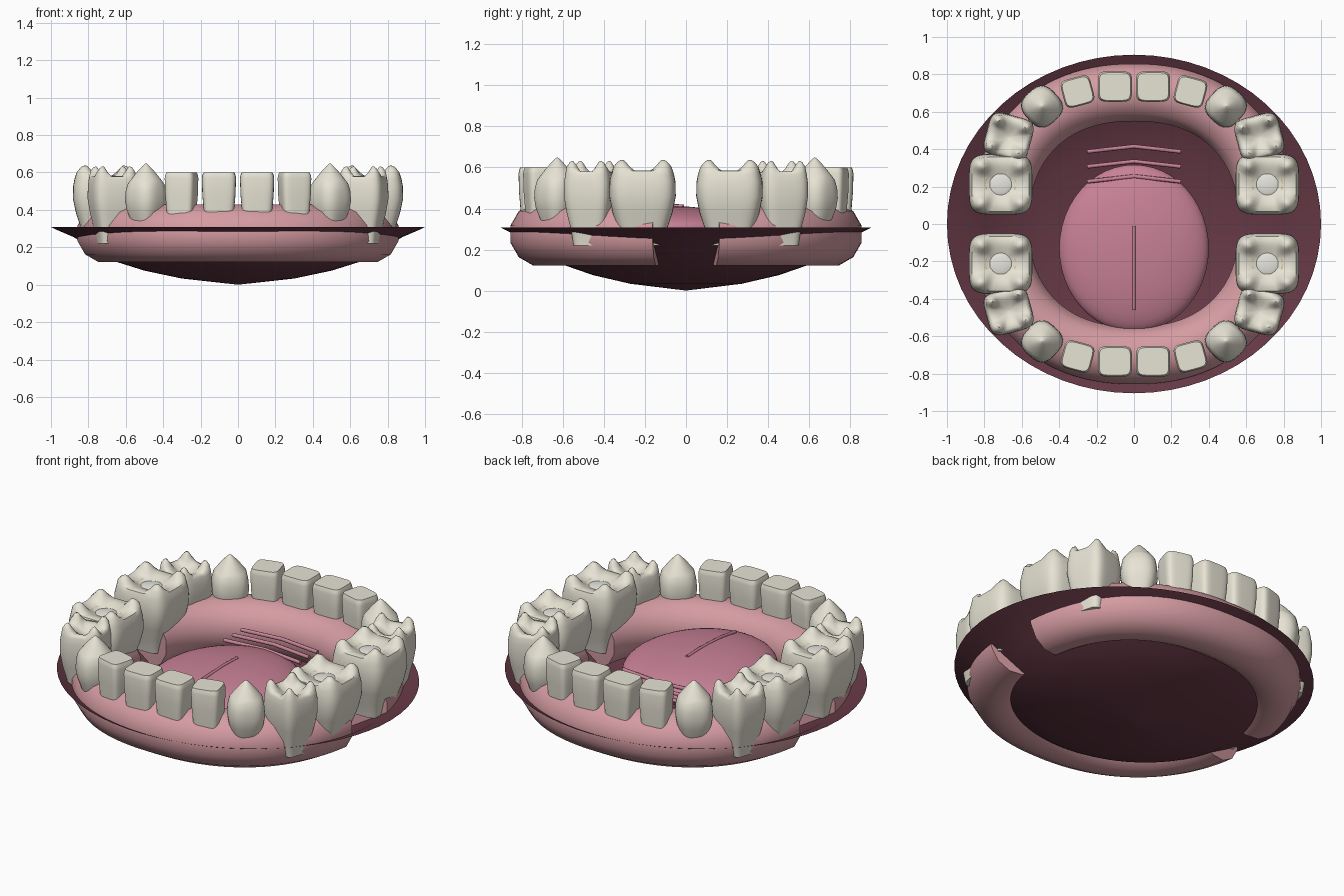
import bpy, bmesh
from math import sin, cos, pi, radians, exp, copysign
from mathutils import Vector

if "Cube" in bpy.data.objects:
    bpy.data.objects.remove(bpy.data.objects["Cube"])


def material(name, rgb):
    m = bpy.data.materials.new(name)
    m.diffuse_color = (*rgb, 1)
    m.use_nodes = True
    m.node_tree.nodes["Principled BSDF"].inputs["Base Color"].default_value = m.diffuse_color
    return m


ENAMEL = material("enamel", (0.80, 0.77, 0.66))
GUM = material("gum_pink", (0.66, 0.33, 0.36))
THROAT = material("dark_lining", (0.13, 0.04, 0.06))
TONGUE = material("tongue_pink", (0.58, 0.22, 0.31))
GOLD = material("gold", (0.62, 0.47, 0.17))
WHITE = material("filling_white", (0.80, 0.79, 0.73))


def spow(v, e):
    return copysign(abs(v) ** e, v)


def loft(name, rings, mat, closed=True, angle=40):
    """Skin a list of equal-length rings; optionally cap both ends."""
    bm = bmesh.new()
    loops = [[bm.verts.new(p) for p in r] for r in rings]
    n = len(loops[0])
    for a, b in zip(loops, loops[1:]):
        for i in range(n):
            bm.faces.new((a[i], a[(i + 1) % n], b[(i + 1) % n], b[i]))
    if closed:
        bm.faces.new(loops[0])
        bm.faces.new(loops[-1])
    bmesh.ops.remove_doubles(bm, verts=bm.verts, dist=1e-5)
    bmesh.ops.recalc_face_normals(bm, faces=bm.faces)
    me = bpy.data.meshes.new(name)
    bm.to_mesh(me)
    bm.free()
    ob = bpy.data.objects.new(name, me)
    bpy.context.collection.objects.link(ob)
    return finish(ob, name, mat, angle)


def finish(ob, name, mat, angle=40):
    ob.name = name
    ob.data.materials.append(mat)
    bpy.ops.object.select_all(action='DESELECT')
    ob.select_set(True)
    bpy.context.view_layer.objects.active = ob
    bpy.ops.object.shade_smooth_by_angle(angle=radians(angle))
    return ob


# Dark mouth bowl
bowl = [(0.001, 0), (0.3, 0.033), (0.5, 0.075), (0.66, 0.125), (0.78, 0.195),
        (0.88, 0.255), (0.955, 0.287), (1, 0.308)]
loft("mouth_bowl", [[(r * cos(a), 0.905 * r * sin(a), z)
                     for a in [2 * pi * i / 64 for i in range(64)]]
                    for r, z in bowl], THROAT, closed=False)


# Gum arches: rounded tube swept along a half superellipse
def gum(name, sy):
    def path(t):
        e = 2 / 2.25
        return Vector((0.715 * spow(cos(t), e), 0.703 * spow(sin(t), e), 0))
    t0, steps, rings = radians(9.5), 48, []
    for i in range(steps + 1):
        t = t0 + (pi - 2 * t0) * i / steps
        p = path(t)
        tan = (path(t + 0.01) - path(t - 0.01)).normalized()
        out = Vector((tan.y, -tan.x, 0))
        ring = []
        for k in range(12):
            a = radians(15 + 30 * k)
            q = p + out * 0.159 * cos(a)
            ring.append((q.x, sy * q.y, 0.275 + 0.159 * sin(a)))
        rings.append(ring)
    loft(name, rings, GUM, angle=50)


gum("upper_gum", 1)
gum("lower_gum", -1)


# Crown surfaces: height above the crown edge for local u, v in -1..1
def flat_top(u, v):
    return 0.012


def pointed_top(u, v):
    return 0.15 * (1 - max(0.0, u * u + v * v) ** 0.6 * 0.75)


def cusped_top(u, v):
    bumps = sum(exp(-((u - a) ** 2 + (v - b) ** 2) / 0.07)
                for a in (-0.62, 0.62) for b in (-0.62, 0.62))
    return 0.015 + 0.06 * bumps - 0.03 * exp(-(u * u + v * v) / 0.2)


def tooth(name, x, y, rot, w, d, edge, profile, top, power, sx, sy):
    """Lofted rounded-square root and side wall, then concentric crown rings."""
    c, s, n = cos(radians(rot)), sin(radians(rot)), 40

    def ring(scale, zf):
        pts = []
        for i in range(n):
            a = 2 * pi * (i + 0.5) / n
            u = scale * spow(cos(a), 2 / power)
            v = scale * spow(sin(a), 2 / power)
            px, py = u * w / 2, v * d / 2
            pts.append((sx * (x + c * px - s * py), sy * (y + s * px + c * py), zf(u, v)))
        return pts
    rings = [ring(k, lambda u, v, z=z: z) for z, k in profile]
    for k in (0.9, 0.8, 0.7, 0.6, 0.5, 0.4, 0.25, 0.1, 0.0001):
        rings.append(ring(k, lambda u, v: edge + top(u, v)))
    loft(name, rings, ENAMEL, angle=50)


INCISOR = [(0.25, 0.72), (0.38, 0.86), (0.48, 0.96), (0.57, 0.99), (0.585, 0.96)]
CANINE = [(0.25, 0.38), (0.32, 0.66), (0.40, 0.95), (0.45, 1.03), (0.50, 1.0)]
MOLAR = [(0.22, 0.64), (0.30, 0.74), (0.38, 0.90), (0.46, 1.0), (0.53, 0.99), (0.565, 0.95)]
TEETH = [
    ("central_incisor", 0.102, 0.735, 0, 0.185, 0.165, 0.588, INCISOR, flat_top, 5),
    ("lateral_incisor", 0.302, 0.708, -15, 0.165, 0.155, 0.588, INCISOR, flat_top, 5),
    ("canine", 0.492, 0.628, -42, 0.195, 0.20, 0.50, CANINE, pointed_top, 2.8),
    ("premolar", 0.67, 0.465, -75, 0.235, 0.245, 0.56, MOLAR, cusped_top, 4.5),
    ("molar", 0.713, 0.212, -90, 0.325, 0.34, 0.565, MOLAR, cusped_top, 4.5),
]

for sy, row in ((1, "upper"), (-1, "lower")):
    for sx, side in ((1, "right"), (-1, "left")):
        tag = f"{row}_{side}_"
        for name, *spec in TEETH:
            tooth(tag + name, *spec, sx, sy)
        # Gold ring and white filling in each molar
        loc = (sx * 0.713, sy * 0.212, 0.555)
        bpy.ops.mesh.primitive_torus_add(major_radius=0.086, minor_radius=0.019,
                                         major_segments=32, minor_segments=10, location=loc)
        finish(bpy.context.object, tag + "filling_ring", GOLD)
        bpy.ops.mesh.primitive_uv_sphere_add(segments=24, ring_count=12,
                                             radius=0.07, location=loc)
        bpy.context.object.scale.z = 0.25
        finish(bpy.context.object, tag + "filling", WHITE)

# Tongue
bpy.ops.mesh.primitive_uv_sphere_add(segments=48, ring_count=24, radius=1,
                                     location=(0, -0.13, 0.305))
bpy.context.object.scale = (0.4, 0.447, 0.11)
finish(bpy.context.object, "tongue", TONGUE)


# Round rods: tongue centre line and palate ridges
def rod(name, pts, r):
    cu = bpy.data.curves.new(name, 'CURVE')
    cu.dimensions = '3D'
    cu.bevel_depth, cu.bevel_resolution, cu.use_fill_caps = r, 2, True
    sp = cu.splines.new('POLY')
    sp.points.add(len(pts) - 1)
    for p, q in zip(sp.points, pts):
        p.co = (*q, 1)
    cu.materials.append(TONGUE)
    bpy.context.collection.objects.link(bpy.data.objects.new(name, cu))


rod("tongue_groove", [(0, -0.46, 0.388), (0, -0.32, 0.407), (0, -0.13, 0.415),
                      (0, -0.01, 0.411)], 0.009)
for i, y in enumerate((0.415, 0.335, 0.255)):
    rod(f"palate_ridge_{i + 1}", [(-0.25, y - 0.028, 0.36), (0, y, 0.36),
                                  (0.25, y - 0.028, 0.36)], 0.011)
